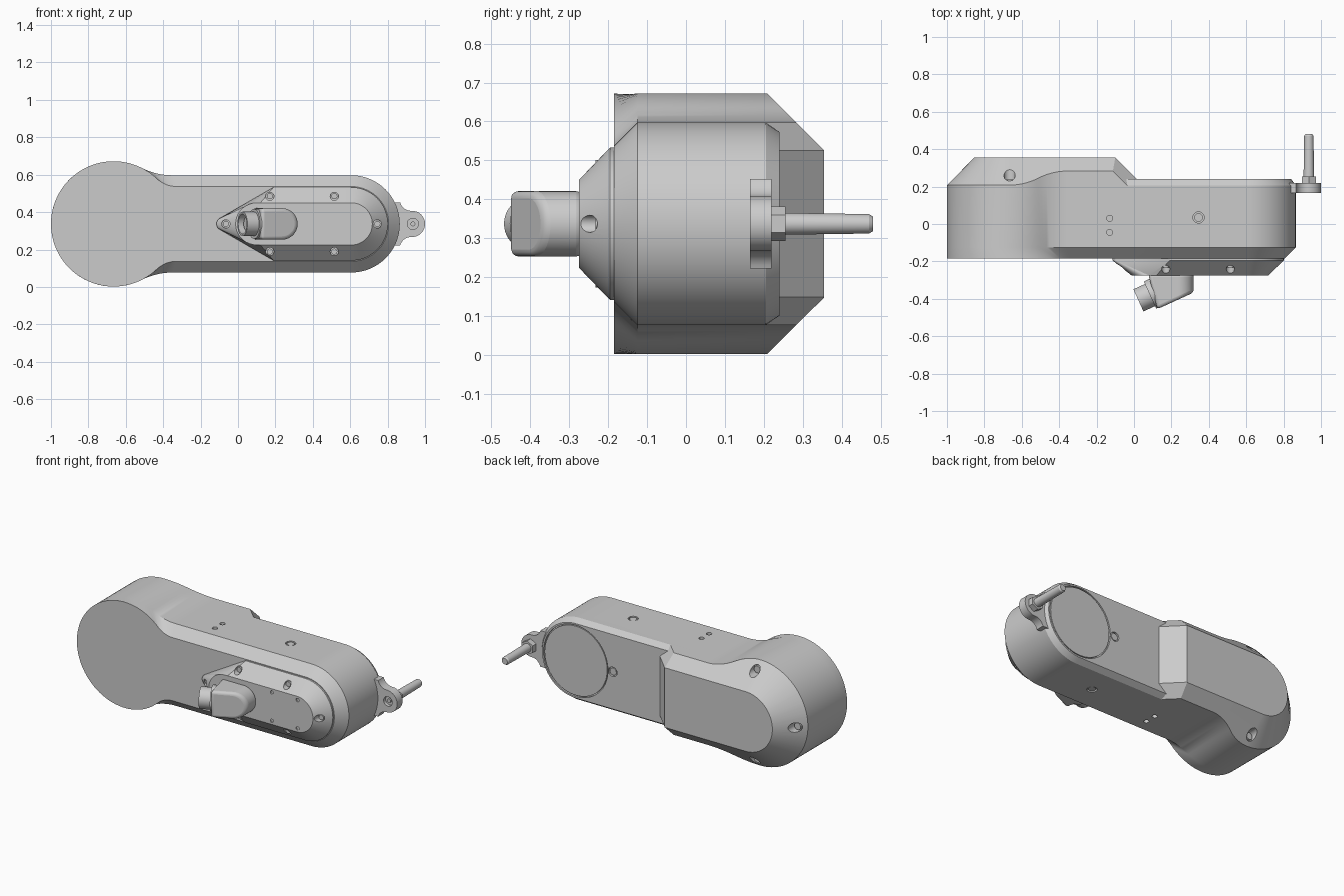
import bpy, bmesh
from math import radians, degrees, cos, sin, atan2, sqrt
from mathutils import Vector, Matrix

if "Cube" in bpy.data.objects:
    bpy.data.objects.remove(bpy.data.objects["Cube"])

ZC = 0.337            # height of the long axis
HUB, R = -0.665, 0.335
END, H = 0.605, 0.26


def finish(name, bm):
    bmesh.ops.recalc_face_normals(bm, faces=bm.faces)
    me = bpy.data.meshes.new(name)
    bm.to_mesh(me)
    bm.free()
    ob = bpy.data.objects.new(name, me)
    bpy.context.collection.objects.link(ob)
    return ob


def activate(ob):
    bpy.ops.object.select_all(action='DESELECT')
    ob.select_set(True)
    bpy.context.view_layer.objects.active = ob


def arc(cx, cz, r, a0, a1, n):
    steps = [radians(a0 + (a1 - a0) * i / n) for i in range(n + 1)]
    return [(cx + r * cos(a), cz + r * sin(a)) for a in steps]


def mirrored(half):
    """Close an upper half profile by reflecting it below the axis."""
    return half + [(x, -z) for x, z in reversed(half) if abs(z) > 1e-6]


def loft(name, rings):
    """Skin (y, profile) rings; y may be a function of x."""
    bm = bmesh.new()
    loops = [[bm.verts.new((x, y(x) if callable(y) else y, ZC + z)) for x, z in prof]
             for y, prof in rings]
    n = len(loops[0])
    for a, b in zip(loops, loops[1:]):
        for i in range(n):
            j = (i + 1) % n
            bm.faces.new((a[i], a[j], b[j], b[i]))
    bm.faces.new(loops[0])
    bm.faces.new(loops[-1])
    return finish(name, bm)


def rod(name, p0, p1, r, r2=None, n=32):
    """Cylinder or cone between two points given relative to the axis."""
    a, b = Vector(p0), Vector(p1)
    turn = (b - a).to_track_quat('Z', 'Y').to_matrix().to_4x4()
    place = Matrix.Translation((a + b) / 2 + Vector((0, 0, ZC)))
    bm = bmesh.new()
    bmesh.ops.create_cone(bm, cap_ends=True, segments=n, radius1=r,
                          radius2=r if r2 is None else r2,
                          depth=(b - a).length, matrix=place @ turn)
    return finish(name, bm)


def boolean(targets, cutter, mode='DIFFERENCE'):
    cutter.hide_render = True
    for ob in targets:
        activate(ob)
        mod = ob.modifiers.new("cut", 'BOOLEAN')
        mod.operation, mod.solver, mod.object = mode, 'EXACT', cutter
        bpy.ops.object.modifier_apply(modifier=mod.name)
    bpy.data.objects.remove(cutter)


def outline(h, r, f):
    """Round hub blended by fillets of radius f into a round-ended arm."""
    dx = sqrt((r + f) ** 2 - (h + f) ** 2)
    turn = degrees(atan2(h + f, dx))
    half = arc(END, 0, h, 0, 90, 24)
    half += arc(HUB + dx, h + f, f, -90, turn - 180, 10)
    half += arc(HUB, 0, r, turn, 180, 32)[1:]
    return mirrored(half)


def ramp(t):
    """Section of the raised back, t below its top, with clipped corners."""
    half = [(-0.1 + t, 0.188), (-0.1 - 0.18 * t, 0.188 + t)]
    return mirrored(half + arc(HUB, 0, 0.188 + t, 90, 180, 32))


# Main housing with chamfered front and back edges
housing = loft("housing", [
    (-0.185, outline(0.2, R, 0.15)), (-0.125, outline(H, R, 0.36)),
    (0.205, outline(H, R, 0.36)), (0.24, outline(0.236, 0.3, 0.36))])

# Raised back cover over the hub
back_cover = loft("back_cover", [(0.1, outline(H, R, 0.36)), (0.4, outline(H, R, 0.36))])
boolean([back_cover], loft("cover_limit", [(0.2, ramp(0.155)), (0.355, ramp(0.001))]),
        'INTERSECT')

# Screw pockets in the chamfer of the hub
for x, z in ((HUB, 0.283), (HUB, -0.283), (HUB - 0.283, 0)):
    boolean([housing, back_cover], rod("pocket", (x, 0.222, z), (x, 0.4, z), 0.03))
    rod("cover_screw", (x, 0.21, z), (x, 0.237, z), 0.022)

# Round lid set into the back of the arm
boolean([housing], rod("lid_recess", (END, 0.228, 0), (END, 0.3, 0), 0.226, n=64))
rod("rear_lid", (END, 0.22, 0), (END, 0.238, 0), 0.219, n=64)


# Small holes and flush screws on the arm sides and back
def flush_screw(name, p, d, r):
    p, d = Vector(p), Vector(d)
    boolean([housing], rod("seat", p - d * 0.012, p + d * 0.05, r))
    rod(name, p - d * 0.02, p - d * 0.003, r * 0.75)


for s in (1, -1):
    for y in (0.03, -0.045):
        boolean([housing], rod("hole", (-0.13, y, s * 0.23), (-0.13, y, s * 0.3), 0.016))
    flush_screw("side_screw", (0.345, 0.035, s * H), (0, 0, s), 0.03)
flush_screw("back_screw", (0.345, 0.24, 0), (0, 1, 0), 0.03)

# Tapered connector plate on the front
base = arc(END, 0, 0.196, 0, 90, 20) + [(0.19, 0.196)] + arc(-0.08, 0, 0.035, 120, 180, 8)
face = arc(END, 0, 0.113, 0, 90, 20) + [(0.12, 0.113)] + arc(0.1, 0, 0.113, 100, 180, 8)
plate = loft("connector_plate", [
    (-0.18, mirrored(base)), (-0.195, mirrored(base)), (-0.275, mirrored(face))])
spots = [(x, s * 0.148) for x in (0.17, 0.515) for s in (1, -1)] + [(0.745, 0), (-0.065, 0)]
for x, z in spots:
    floor = -0.222 if x > 0 else -0.205
    boolean([plate], rod("pocket", (x, floor, z), (x, -0.4, z), 0.022))
    rod("plate_screw", (x, floor + 0.01, z), (x, floor - 0.01, z), 0.016)
for x in (0.43, 0.61):
    for z in (0.09, -0.09):
        boolean([plate], rod("pin_hole", (x, -0.268, z), (x, -0.3, z), 0.011, n=16))

# Angled connector: slanted hood, collar and hollow nose
W = 0.084
round_end = arc(0.235, 0, W, 0, 90, 16)
hood = loft("connector_hood", [
    (-0.265, mirrored(round_end + [(0.075, W)])),
    (lambda x: -0.455 + (x - 0.125) * 0.457, mirrored(round_end + [(0.125, W)]))])
bevel = hood.modifiers.new("soft_edges", 'BEVEL')
bevel.width, bevel.segments, bevel.angle_limit = 0.018, 4, radians(40)

start, axis = Vector((0.09, -0.378, 0)), Vector((-0.91, -0.415, 0)).normalized()
rod("connector_collar", start - axis * 0.06, start + axis * 0.005, 0.08, n=40)
nose = rod("connector_nose", start - axis * 0.02, start + axis * 0.073, 0.065, n=40)
boolean([nose], rod("bore", start + axis * 0.035, start + axis * 0.2, 0.054, n=40))
rod("nose_core", start, start + axis * 0.05, 0.035)

# Mounting lug with its bolt
lug_half = arc(0.93, 0, 0.07, 0, 90, 16) + arc(0.925, 0.13, 0.06, -90, -165, 8) + [(0.8, 0.115)]
lug = loft("mounting_lug", [(0.165, mirrored(lug_half)), (0.22, mirrored(lug_half))])
boolean([lug], rod("lug_hole", (0.935, 0.1, 0), (0.935, 0.185, 0), 0.03))
rod("bolt_head", (0.935, 0.19, 0), (0.935, 0.175, 0), 0.013)
rod("bolt_nut", (0.935, 0.215, 0), (0.935, 0.255, 0), 0.044, n=6)
rod("bolt_shank", (0.935, 0.25, 0), (0.935, 0.47, 0), 0.028, 0.025)
rod("bolt_tip", (0.935, 0.47, 0), (0.935, 0.48, 0), 0.025, 0.019)

# Smooth the curved walls and keep the edges crisp
for ob in list(bpy.context.collection.objects):
    if ob.type == 'MESH':
        activate(ob)
        bpy.ops.object.shade_smooth_by_angle(angle=radians(25))
